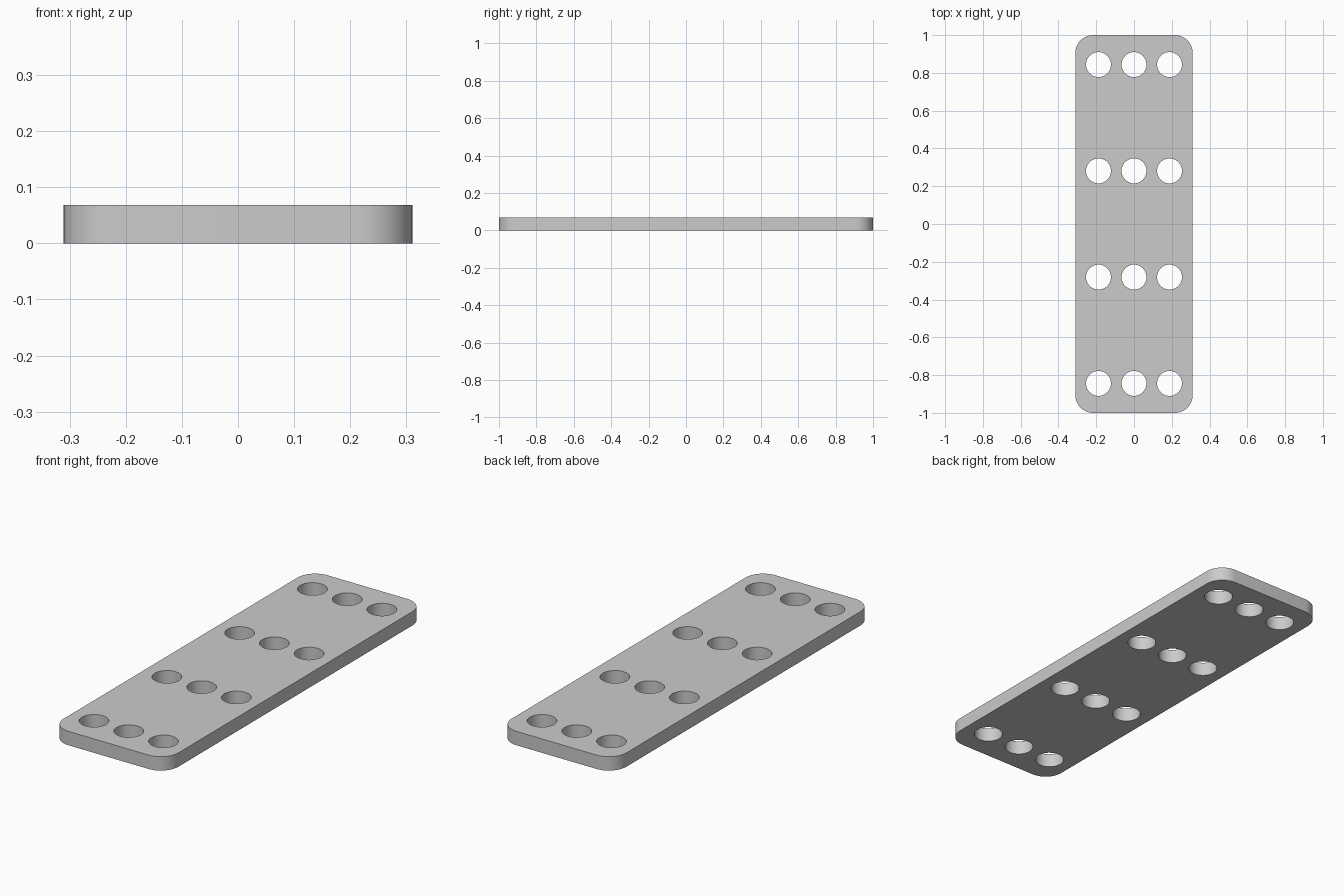
import bpy, bmesh
from math import sin, cos, pi

if "Cube" in bpy.data.objects:
    bpy.data.objects.remove(bpy.data.objects["Cube"])

HALF_X, HALF_Y, THICK = 0.311, 1.0, 0.068
CORNER, HOLE = 0.095, 0.066


def arc(cx, cy, r, start, sweep, steps):
    return [(cx + r * cos(start + sweep * i / steps),
             cy + r * sin(start + sweep * i / steps)) for i in range(steps + 1)]


def prisms(name, outlines, z0, z1):
    """Extrude closed outlines straight up into one object."""
    bm = bmesh.new()
    for pts in outlines:
        face = bm.faces.new([bm.verts.new((x, y, z0)) for x, y in pts])
        top = bmesh.ops.extrude_face_region(bm, geom=[face], use_keep_orig=True)
        verts = [g for g in top["geom"] if isinstance(g, bmesh.types.BMVert)]
        bmesh.ops.translate(bm, verts=verts, vec=(0, 0, z1 - z0))
    bmesh.ops.recalc_face_normals(bm, faces=bm.faces)
    mesh = bpy.data.meshes.new(name)
    bm.to_mesh(mesh)
    bm.free()
    obj = bpy.data.objects.new(name, mesh)
    bpy.context.collection.objects.link(obj)
    return obj


# Plate with rounded corners
outline = []
for k, (sx, sy) in enumerate([(1, 1), (-1, 1), (-1, -1), (1, -1)]):
    outline += arc(sx * (HALF_X - CORNER), sy * (HALF_Y - CORNER),
                   CORNER, k * pi / 2, pi / 2, 12)
plate = prisms("drilled_plate", [outline], 0, THICK)

# Four rows of three through holes
holes = [arc(x, y, HOLE, 0, 2 * pi, 48)[:-1]
         for x in (-0.188, 0, 0.188)
         for y in (-0.844, -0.281, 0.281, 0.844)]
cutter = prisms("hole_cutter", holes, -0.05, THICK + 0.05)
cutter.hide_render = True

bpy.context.view_layer.objects.active = plate
plate.select_set(True)
drill = plate.modifiers.new("holes", 'BOOLEAN')
drill.operation = 'DIFFERENCE'
drill.solver = 'EXACT'
drill.object = cutter
bpy.ops.object.modifier_apply(modifier=drill.name)
bpy.data.objects.remove(cutter)

# Smooth walls, crisp rims
bpy.ops.object.shade_smooth_by_angle()
